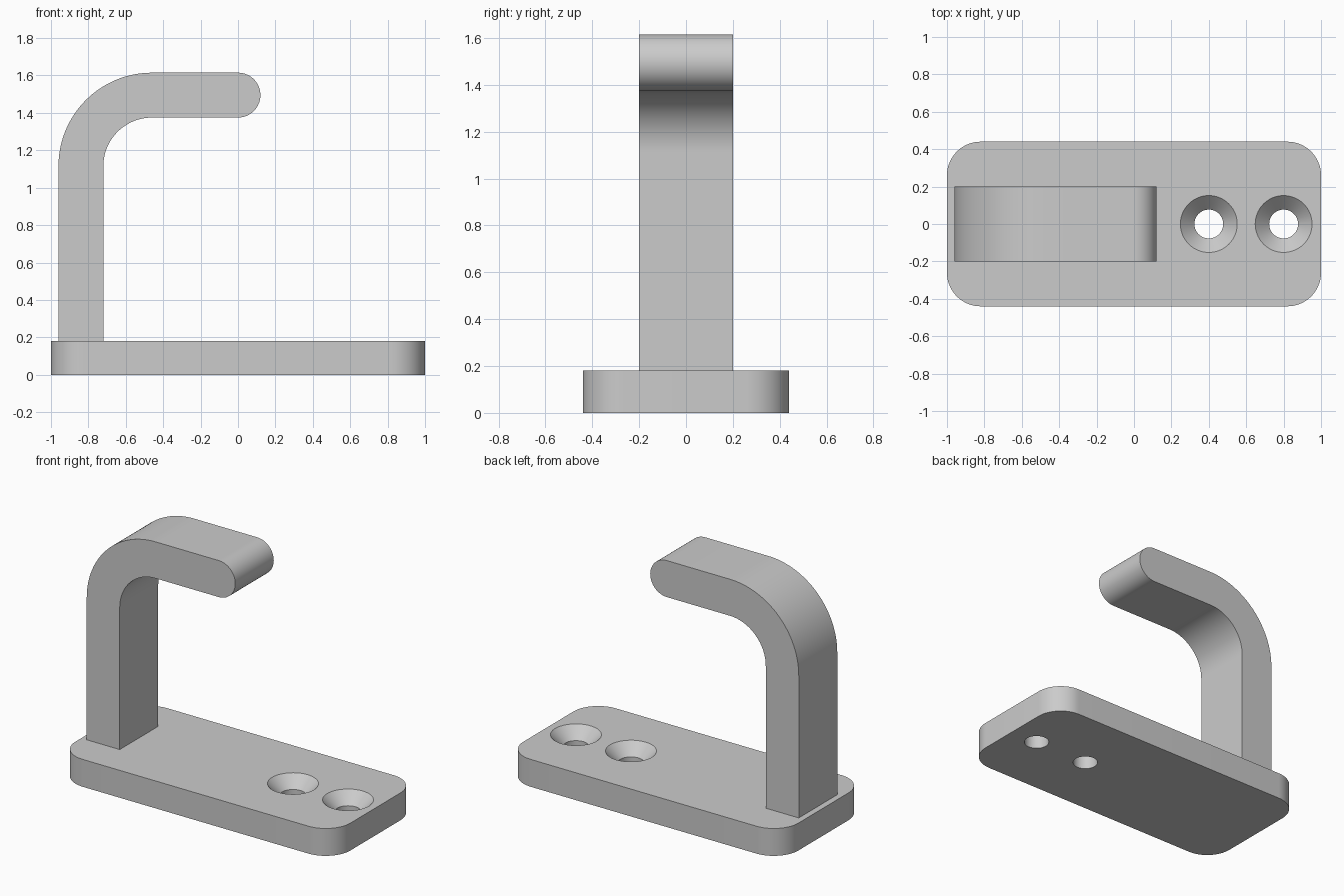
import bpy, bmesh, math

if "Cube" in bpy.data.objects:
    bpy.data.objects.remove(bpy.data.objects["Cube"])

grey = bpy.data.materials.new("light_grey")
grey.diffuse_color = (0.6, 0.6, 0.6, 1)
grey.use_nodes = True
grey.node_tree.nodes["Principled BSDF"].inputs["Base Color"].default_value = grey.diffuse_color


def arc(cx, cy, r, a0, a1, n):
    """Points on an arc, angles in degrees."""
    return [(cx + r * math.cos(math.radians(a0 + (a1 - a0) * i / n)),
             cy + r * math.sin(math.radians(a0 + (a1 - a0) * i / n))) for i in range(n + 1)]


def extrude(name, points, direction):
    """Closed 3D outline extruded along a direction into a solid."""
    bm = bmesh.new()
    face = bm.faces.new([bm.verts.new(p) for p in points])
    new = bmesh.ops.extrude_face_region(bm, geom=[face])["geom"]
    bmesh.ops.translate(bm, vec=direction, verts=[g for g in new if isinstance(g, bmesh.types.BMVert)])
    return finish(name, bm)


def finish(name, bm):
    bmesh.ops.recalc_face_normals(bm, faces=bm.faces)
    mesh = bpy.data.meshes.new(name)
    bm.to_mesh(mesh)
    bm.free()
    mesh.materials.append(grey)
    obj = bpy.data.objects.new(name, mesh)
    bpy.context.collection.objects.link(obj)
    return obj


def activate(obj):
    bpy.ops.object.select_all(action='DESELECT')
    obj.select_set(True)
    bpy.context.view_layer.objects.active = obj


# Base plate with rounded corners
W, D, H, R = 1.0, 0.44, 0.18, 0.18
outline = []
for sx, sy, a in ((1, 1, 0), (-1, 1, 90), (-1, -1, 180), (1, -1, 270)):
    outline += arc(sx * (W - R), sy * (D - R), R, a, a + 90, 16)
plate = extrude("base_plate", [(x, y, 0) for x, y in outline], (0, 0, H))

# Countersunk screw holes: stacked rings from below the plate to above it
SEG = 64
for i, hx in enumerate((0.4, 0.8)):
    bm = bmesh.new()
    rings = []
    for r, z in ((0.077, -0.05), (0.077, H - 0.075), (0.152, H), (0.152, H + 0.05)):
        rings.append([bm.verts.new((hx + x, y, z)) for x, y in arc(0, 0, r, 0, 360, SEG)[:-1]])
    for lo, hi in zip(rings, rings[1:]):
        for k in range(SEG):
            bm.faces.new((lo[k], lo[(k + 1) % SEG], hi[(k + 1) % SEG], hi[k]))
    bm.faces.new(rings[0])
    bm.faces.new(rings[-1])
    cutter = finish("screw_hole_cutter_%d" % (i + 1), bm)
    cutter.hide_render = True
    activate(plate)
    mod = plate.modifiers.new("screw_hole", 'BOOLEAN')
    mod.operation, mod.solver, mod.object = 'DIFFERENCE', 'EXACT', cutter
    bpy.ops.object.modifier_apply(modifier=mod.name)
    bpy.data.objects.remove(cutter)

# Hook: upright, quarter bend and arm with a rounded tip
X0, T, TOP, RO = -0.96, 0.24, 1.615, 0.5
cx, cz = X0 + RO, TOP - RO
profile = [(X0, H - 0.01)]
profile += arc(cx, cz, RO, 180, 90, 32)
profile += arc(0, TOP - T / 2, T / 2, 90, -90, 32)
profile += arc(cx, cz, RO - T, 90, 180, 32)
profile += [(X0 + T, H - 0.01)]
hook = extrude("hook", [(x, -0.2, z) for x, z in profile], (0, 0.4, 0))

for obj in (plate, hook):
    activate(obj)
    bpy.ops.object.shade_smooth_by_angle(angle=math.radians(30))
